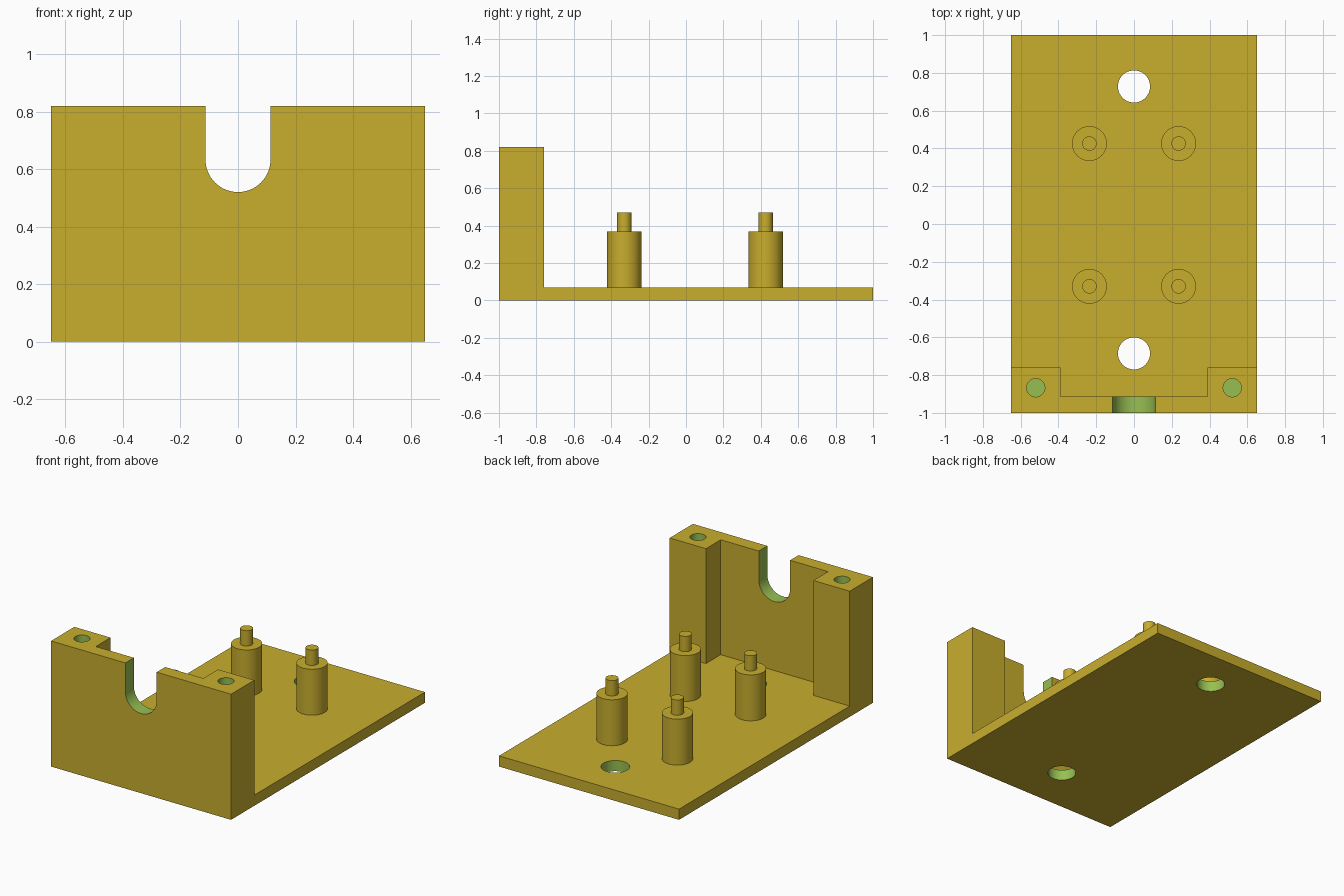
import bpy, bmesh, math

default = bpy.data.objects.get("Cube")
if default:
    bpy.data.objects.remove(default, do_unlink=True)


def material(name, colour):
    mat = bpy.data.materials.new(name)
    mat.use_nodes = True
    mat.diffuse_color = colour
    mat.node_tree.nodes["Principled BSDF"].inputs["Base Color"].default_value = colour
    return mat


GOLD = material("golden yellow", (0.58, 0.42, 0.027, 1))
GREEN = material("cut green", (0.31, 0.52, 0.085, 1))


def prism(name, outline, low, high, mat=GOLD, axis="Z"):
    """Extrude an outline along z, or an x-z outline along y."""
    bm = bmesh.new()
    place = (lambda a, b, h: (a, b, h)) if axis == "Z" else (lambda a, b, h: (a, h, b))
    rings = [[bm.verts.new(place(a, b, h)) for a, b in outline] for h in (low, high)]
    bottom, top = rings
    bm.faces.new(bottom)
    bm.faces.new(top)
    n = len(outline)
    for i in range(n):
        j = (i + 1) % n
        bm.faces.new((bottom[i], bottom[j], top[j], top[i]))
    bmesh.ops.recalc_face_normals(bm, faces=bm.faces)
    mesh = bpy.data.meshes.new(name)
    bm.to_mesh(mesh)
    bm.free()
    mesh.materials.append(mat)
    obj = bpy.data.objects.new(name, mesh)
    bpy.context.collection.objects.link(obj)
    return obj


def arc(x, y, r, start=0, sweep=2 * math.pi, steps=48, closed=True):
    count = steps if closed else steps + 1
    angles = [start + sweep * i / steps for i in range(count)]
    return [(x + r * math.cos(t), y + r * math.sin(t)) for t in angles]


def select(obj):
    bpy.ops.object.select_all(action="DESELECT")
    obj.select_set(True)
    bpy.context.view_layer.objects.active = obj


def cut(obj, cutter):
    """Subtract the cutter; the cut surfaces keep the cutter's colour."""
    mod = obj.modifiers.new("cut", "BOOLEAN")
    mod.operation = "DIFFERENCE"
    mod.solver = "EXACT"
    mod.material_mode = "TRANSFER"
    mod.object = cutter
    select(obj)
    bpy.ops.object.modifier_apply(modifier=mod.name)
    bpy.data.objects.remove(cutter, do_unlink=True)


def smooth(obj):
    select(obj)
    bpy.ops.object.shade_smooth_by_angle(angle=math.radians(30))


W, PLATE, TOP = 0.65, 0.07, 0.82

# Base plate with two mounting holes
plate = prism("base_plate", [(-W, -1), (W, -1), (W, 1), (-W, 1)], 0, PLATE)
for y in (0.728, -0.685):
    cut(plate, prism("hole_cutter", arc(0, y, 0.085), -0.1, 0.2, GREEN))
smooth(plate)

# Front wall with a thick block at each corner
half = [(W, -1), (W, -0.76), (0.388, -0.76), (0.388, -0.912)]
wall = prism("front_wall", half + [(-x, y) for x, y in reversed(half)], PLATE, TOP)

# Round-bottomed cable slot
slot = arc(0, 0.633, 0.113, math.pi, math.pi, 32, False) + [(0.113, 1), (-0.113, 1)]
cut(wall, prism("slot_cutter", slot, -1.1, -0.85, GREEN, "Y"))

# Blind screw holes in the corner blocks
for side in (-1, 1):
    cut(wall, prism("screw_cutter", arc(side * 0.52, -0.867, 0.048), 0.45, 1, GREEN))
smooth(wall)

# Four standoffs, each topped with a locating pin
for x, side in ((-0.236, "right"), (0.236, "left")):
    for y, end in ((-0.33, "front"), (0.426, "back")):
        smooth(prism(f"{end}_{side}_standoff", arc(x, y, 0.092), PLATE, 0.37))
        smooth(prism(f"{end}_{side}_pin", arc(x, y, 0.038), 0.37, 0.47))
